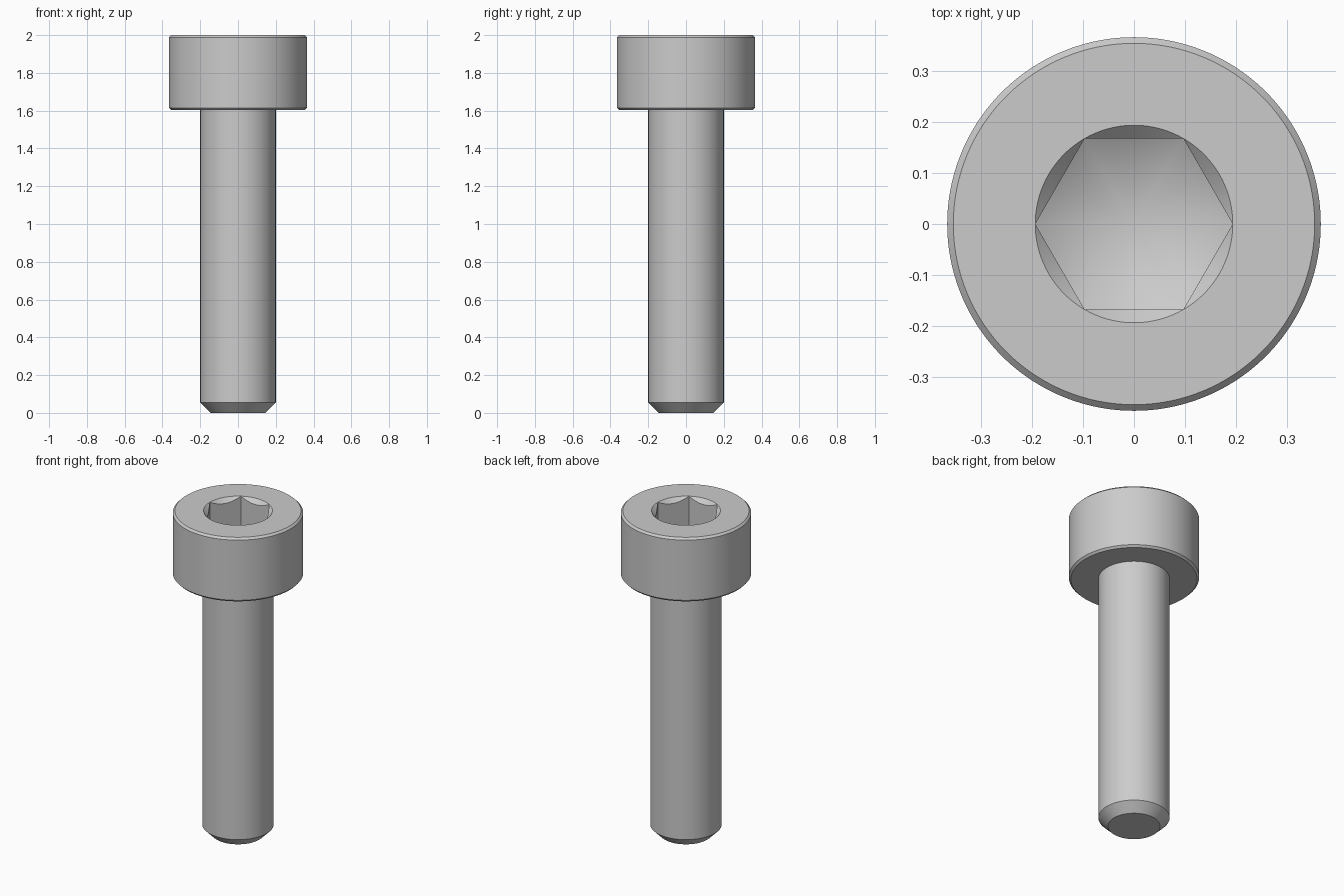
import bpy, bmesh, math

if "Cube" in bpy.data.objects:
    bpy.data.objects.remove(bpy.data.objects["Cube"])

SEG = 192            # multiple of 6, so the hex corners land on vertices
R_SOCKET = 0.1935    # hex corner radius, also the countersink radius
Z_SOCKET = 1.81      # floor height at the hex corners


def circle(r, z):
    return lambda a: (r, z)


def hex_radius(a):
    return R_SOCKET * math.cos(math.pi / 6) / math.cos(a % (math.pi / 3) - math.pi / 6)


def hex_top(a):
    # 45 degree countersink meeting the hex walls in arcs
    r = hex_radius(a)
    return r, 2.0 - (R_SOCKET - r)


def hex_bottom(a):
    # drill-point cone meeting the hex walls
    r = hex_radius(a)
    return r, Z_SOCKET - (R_SOCKET - r) * math.tan(math.radians(30))


# Each ring gives radius and height around the axis, from the tip to the socket floor
rings = [
    # shank with chamfered tip
    circle(0.146, 0.0), circle(0.2, 0.054), circle(0.2, 1.603),
    # head with chamfered rims
    circle(0.354, 1.603), circle(0.366, 1.615), circle(0.366, 1.988), circle(0.354, 2.0),
    # socket
    circle(R_SOCKET, 2.0), hex_top, hex_bottom,
]

bm = bmesh.new()
loops = []
for ring in rings:
    loop = []
    for i in range(SEG):
        a = 2 * math.pi * i / SEG
        r, z = ring(a)
        loop.append(bm.verts.new((r * math.cos(a), r * math.sin(a), z)))
    loops.append(loop)

# Walls between neighbouring rings
for lo, hi in zip(loops, loops[1:]):
    for i in range(SEG):
        j = (i + 1) % SEG
        bm.faces.new((lo[i], lo[j], hi[j], hi[i]))

# Flat tip and conical socket floor
bm.faces.new(loops[0][::-1])
apex = bm.verts.new((0, 0, Z_SOCKET - R_SOCKET * math.tan(math.radians(30))))
for i in range(SEG):
    bm.faces.new((loops[-1][i], loops[-1][(i + 1) % SEG], apex))

bmesh.ops.remove_doubles(bm, verts=bm.verts[:], dist=1e-5)
bmesh.ops.recalc_face_normals(bm, faces=bm.faces[:])

mesh = bpy.data.meshes.new("socket_head_screw")
bm.to_mesh(mesh)
bm.free()
screw = bpy.data.objects.new("socket_head_screw", mesh)
bpy.context.collection.objects.link(screw)
bpy.context.view_layer.objects.active = screw
screw.select_set(True)
bpy.ops.object.shade_smooth_by_angle(angle=math.radians(25))
